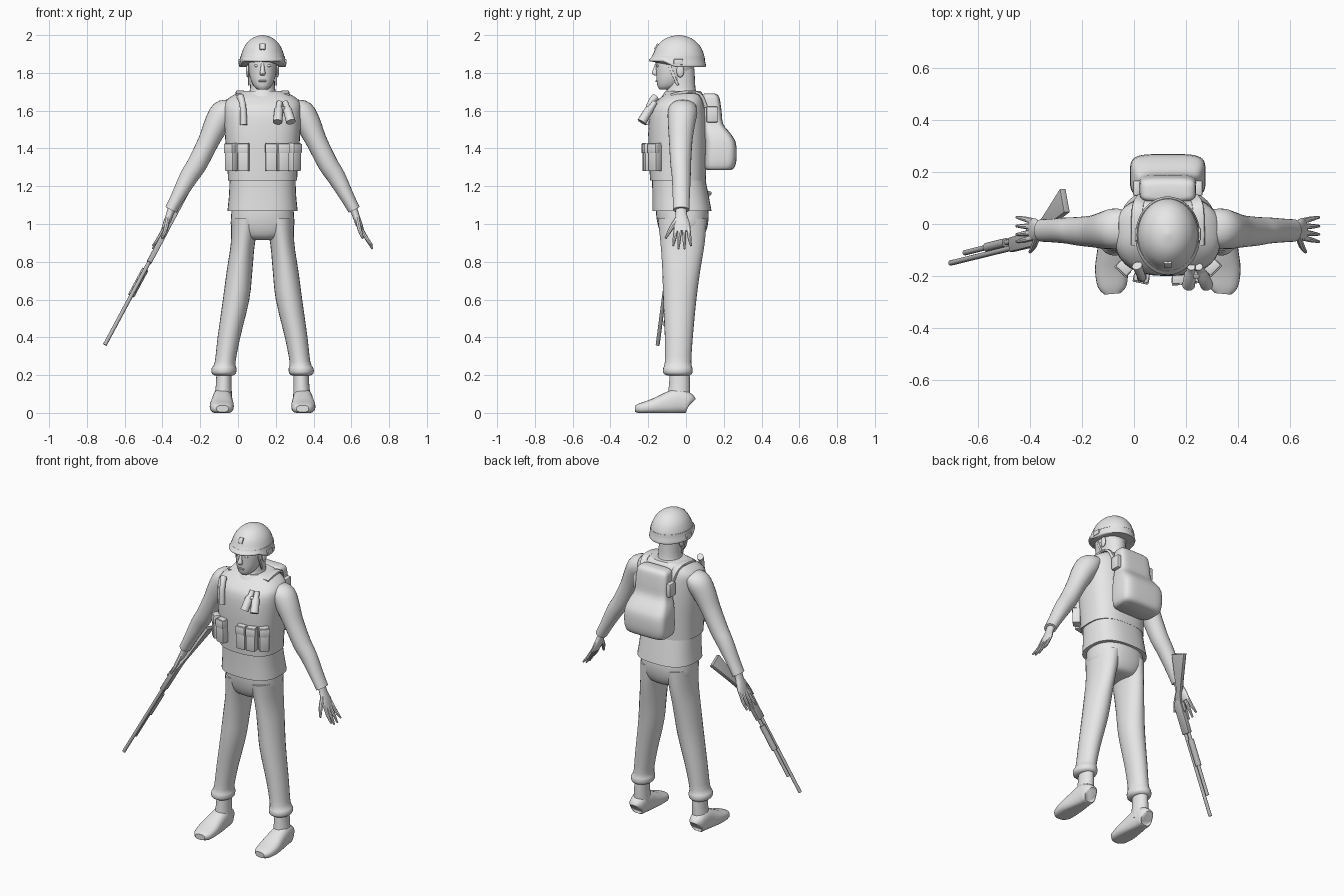
import bpy, bmesh, math
from mathutils import Vector, Matrix

CX = 0.13  # body centre line; the rifle sticks out to the other side


def material(name, v):
    m = bpy.data.materials.new(name)
    m.diffuse_color = (v, v, v, 1)
    return m


CLOTH = material("light_grey", 0.8)
METAL = material("rifle_grey", 0.5)


def finish(name, bm, mirror=False, mat=CLOTH, off=CX):
    bmesh.ops.recalc_face_normals(bm, faces=bm.faces)
    me = bpy.data.meshes.new(name)
    bm.to_mesh(me)
    bm.free()
    me.materials.append(mat)
    o = bpy.data.objects.new(name, me)
    bpy.context.collection.objects.link(o)
    o.location.x = off
    if mirror:
        o.modifiers.new("mirror", 'MIRROR').use_mirror_merge = False
    return o


def smooth_path(rows, steps):
    """Catmull-Rom through the section rows."""
    out = []
    for i in range(len(rows) - 1):
        p0, p1, p2, p3 = rows[max(i - 1, 0)], rows[i], rows[i + 1], rows[min(i + 2, len(rows) - 1)]
        for k in range(steps):
            t = k / steps
            out.append([0.5 * (2 * b + (c - a) * t + (2 * a - 5 * b + 4 * c - d) * t * t
                               + (3 * b - a - 3 * c + d) * t ** 3) for a, b, c, d in zip(p0, p1, p2, p3)])
    return out + [list(rows[-1])]


def loft(name, rows, n=24, e=2.0, steps=3, ref=(0, 1, 0), level=False, edit=None, **kw):
    """Skin of superellipse sections (x, y, z, ru, rv) along a path."""
    rows = smooth_path(rows, steps)
    pts = [Vector(r[:3]) for r in rows]
    bm = bmesh.new()
    rings = []
    for i, r in enumerate(rows):
        t = (pts[min(i + 1, len(pts) - 1)] - pts[max(i - 1, 0)]).normalized()
        if level:
            t = Vector((0, 0, 1))
        u = Vector(ref).cross(t).normalized()
        v = t.cross(u)
        ring = []
        for k in range(n):
            c, s = math.cos(2 * math.pi * k / n), math.sin(2 * math.pi * k / n)
            c = math.copysign(abs(c) ** (2 / e), c)
            s = math.copysign(abs(s) ** (2 / e), s)
            ring.append(bm.verts.new(pts[i] + u * c * r[3] + v * s * r[4]))
        rings.append(ring)
    for a, b in zip(rings, rings[1:]):
        for k in range(n):
            bm.faces.new((a[k], a[(k + 1) % n], b[(k + 1) % n], b[k]))
    bm.faces.new(rings[0])
    bm.faces.new(rings[-1])
    if edit:
        for v in bm.verts:
            edit(v.co)
    return finish(name, bm, **kw)


def span(rows):
    """Rows (z, half width, y front, y back) to level sections."""
    return [(0, (f + b) / 2, z, w, (b - f) / 2) for z, w, f, b in rows]


def box(name, loc, size, rot=0, tilt=0, bevel=0.006, **kw):
    bm = bmesh.new()
    bmesh.ops.create_cube(bm, size=1, matrix=Matrix.Translation(loc) @ Matrix.Rotation(rot, 4, 'Z')
                          @ Matrix.Rotation(tilt, 4, 'X') @ Matrix.Diagonal((*size, 1)))
    if bevel:
        bmesh.ops.bevel(bm, geom=bm.edges[:], offset=bevel, segments=2, affect='EDGES', profile=0.5)
    return finish(name, bm, **kw)


def ball(name, loc, size, **kw):
    bm = bmesh.new()
    bmesh.ops.create_uvsphere(bm, u_segments=16, v_segments=10, radius=1,
                              matrix=Matrix.Translation(loc) @ Matrix.Diagonal((*size, 1)))
    return finish(name, bm, **kw)


# Torso: vest, shirt skirt and hips
loft("vest", span([(1.23, .183, -.19, .105), (1.32, .187, -.195, .108), (1.48, .2, -.2, .112), (1.6, .205, -.19, .108),
                   (1.65, .195, -.155, .1), (1.685, .15, -.115, .09), (1.705, .1, -.085, .075)]),
     n=36, e=2.6, level=True)
loft("shirt", span([(1.07, .186, -.178, .135), (1.15, .178, -.178, .12), (1.25, .174, -.18, .1)]),
     n=36, e=2.6, level=True)
loft("hips", span([(.915, .07, -.08, .06), (.93, .12, -.12, .09), (.98, .165, -.145, .112), (1.05, .166, -.158, .12),
                   (1.12, .16, -.158, .11)]), n=32, e=2.4, level=True)
loft("neck", span([(1.62, .085, -.13, .07), (1.68, .077, -.115, .062), (1.72, .066, -.1, .05), (1.82, .064, -.1, .045)]),
     level=True)
loft("collar", span([(1.63, .105, -.15, .08), (1.68, .098, -.125, .078), (1.705, .085, -.108, .068)]), level=True)

# Trouser legs with gathered cuffs, then boots
loft("trouser_leg", [(.088, -.02, 1.03, .078, .13), (.104, -.018, .9, .064, .117), (.122, -.025, .75, .068, .1),
                     (.14, -.033, .6, .07, .088), (.178, -.038, .4, .06, .074), (.198, -.042, .27, .055, .07),
                     (.204, -.043, .235, .066, .078), (.205, -.043, .21, .064, .076), (.205, -.041, .198, .05, .06)],
     level=True, mirror=True)
loft("boot_shaft", [(.204, -.033, .22, .04, .052), (.206, -.035, .14, .042, .056), (.21, -.04, .05, .05, .06)],
     level=True, mirror=True)


def ground(co):
    co.z = max(co.z, 0.0)


loft("boot", [(.213, .022, .045, .03, .04), (.213, .012, .05, .045, .055), (.213, -.04, .062, .052, .066),
              (.214, -.1, .05, .057, .058), (.216, -.175, .034, .064, .04), (.214, -.24, .024, .055, .028),
              (.212, -.268, .022, .032, .018)], e=2.6, ref=(0, 0, 1), edit=ground, mirror=True)

# Sleeves, palms and spread fingers
loft("sleeve", [(.165, -.015, 1.62, .045, .07), (.205, -.018, 1.59, .07, .078), (.242, -.024, 1.53, .067, .072),
                (.285, -.028, 1.44, .056, .062), (.345, -.028, 1.32, .053, .055), (.39, -.025, 1.25, .049, .05),
                (.45, -.025, 1.14, .037, .045), (.485, -.025, 1.075, .033, .043)], mirror=True)
loft("palm", [(.478, -.025, 1.09, .022, .03), (.492, -.025, 1.05, .019, .03), (.51, -.022, 1.0, .018, .043),
              (.527, -.02, .96, .012, .044)], n=16, mirror=True)
for i, (y0, y1, z) in enumerate([(-.053, -.068, .885), (-.032, -.04, .868), (-.01, -.008, .868), (.012, .026, .885)]):
    loft("finger_%d" % (i + 1), [(.52, y0, .98, .009, .011), (.55, (y0 + y1) / 2, .925, .01, .01),
                                 (.582, y1, z, .005, .005)], n=8, mirror=True)
loft("thumb", [(.502, -.045, 1.03, .012, .014), (.513, -.08, .975, .012, .012), (.53, -.108, .925, .006, .006)],
     n=8, mirror=True)

# Head and face
loft("head", span([(1.712, .025, -.14, -.075), (1.728, .045, -.15, -.04), (1.76, .062, -.156, .0),
                   (1.8, .072, -.158, .03), (1.85, .076, -.16, .05), (1.9, .074, -.15, .05)]), level=True, e=2.2)
loft("nose", [(0, -.153, 1.85, .008, .01), (0, -.162, 1.82, .011, .012), (0, -.165, 1.797, .015, .016),
              (0, -.155, 1.785, .009, .008)], n=12, level=True)
box("mouth", (0, -.157, 1.757), (.042, .01, .009), bevel=.003)
ball("eye", (.031, -.148, 1.838), (.014, .008, .007), mirror=True)
box("brow", (.032, -.15, 1.856), (.036, .016, .008), rot=.2, bevel=.003, mirror=True)
ball("ear", (.078, -.03, 1.81), (.01, .02, .034), mirror=True)
box("chin_strap", (.072, -.065, 1.785), (.008, .014, .11), bevel=.002, tilt=.4, mirror=True)


# Helmet with a raised brow and a lower neck guard
def brow_lift(co):
    k = max(0, min(1, (-co.y - .06) / .06)) * max(0, min(1, (1.9 - co.z) / .06))
    co.z += .03 * k


loft("helmet", span([(1.83, .118, -.192, .102), (1.838, .125, -.196, .106), (1.865, .119, -.184, .1),
                     (1.9, .112, -.174, .094), (1.94, .096, -.155, .076), (1.97, .072, -.127, .048),
                     (1.988, .046, -.096, .018), (1.997, .02, -.062, -.016), (2.0, .004, -.044, -.034)]),
     n=36, level=True, edit=brow_lift)
loft("helmet_band", span([(1.872, .12, -.186, .1), (1.89, .117, -.18, .098)]), n=36, steps=1, level=True)
box("helmet_side_clip", (.119, -.04, 1.858), (.016, .05, .03), bevel=.004, mirror=True)
box("helmet_mount", (0, -.156, 1.938), (.03, .012, .035), tilt=-.5, bevel=.003)

# Vest pouches with flaps, wrapped round the front
for i, (x, y, r) in enumerate([(-.165, -.165, -.75), (-.1, -.2, -.2), (.045, -.207, .06), (.108, -.2, .22),
                               (.168, -.163, .8)]):
    box("pouch_%d" % (i + 1), (x, y, 1.355), (.058, .046, .15), rot=r)
    f = Vector((math.sin(r), -math.cos(r), 0)) * .012
    box("pouch_flap_%d" % (i + 1), (x + f.x, y + f.y, 1.4), (.062, .032, .05), rot=r, bevel=.004)

# Torch on one side of the chest, binoculars on the other
loft("torch", [(-.1, -.205, 1.525, .019, .019), (-.102, -.2, 1.6, .017, .017), (-.108, -.185, 1.645, .017, .017),
               (-.118, -.16, 1.675, .02, .02)], n=14)
for i, (xa, xb) in enumerate([(.09, .08), (.12, .15)]):
    loft("binocular_tube_%d" % (i + 1), [(xa, -.165, 1.645, .015, .015), (xa * .7 + xb * .3, -.185, 1.615, .017, .017),
                                         (xa * .6 + xb * .4, -.195, 1.605, .023, .023), (xb, -.235, 1.54, .025, .025)],
         n=16, steps=1)
box("binocular_bridge", (.107, -.195, 1.605), (.05, .02, .03), tilt=.5, bevel=.004)

# Backpack with side pockets and shoulder straps
loft("backpack", span([(1.285, .12, .11, .235), (1.3, .137, .1, .257), (1.35, .145, .1, .268), (1.43, .143, .1, .264),
                       (1.48, .132, .095, .235), (1.53, .114, .09, .197), (1.6, .11, .088, .188),
                       (1.665, .106, .085, .178), (1.685, .095, .09, .165), (1.692, .075, .1, .15)]),
     n=40, e=4.5, level=True)
box("backpack_pocket", (.118, .138, 1.58), (.032, .06, .085), bevel=.008, mirror=True)
loft("shoulder_strap", [(.1, .1, 1.62, .02, .012), (.115, .07, 1.69, .022, .008), (.12, -.01, 1.698, .022, .008),
                        (.12, -.08, 1.683, .022, .008)], n=10, e=4, ref=(0, .3, 1), mirror=True)

# Rifle: s runs from muzzle to butt, t towards its underside
MUZZLE = Vector((-.705, -.15, .36))
AXIS = Vector((.45, .11, .84)).normalized()
DOWN = (Vector((0, 1, 0)) - AXIS * AXIS.y).normalized()
SIDE = AXIS.cross(DOWN)


def on_rifle(s, t):
    return MUZZLE + AXIS * s + DOWN * t


def rifle_tube(name, s0, s1, t, r):
    loft(name, [(*on_rifle(s, t), r, r) for s in (s0, s1)], n=12, steps=1, mat=METAL, off=0)


def rifle_plate(name, outline, width):
    bm = bmesh.new()
    face = bm.faces.new([bm.verts.new(on_rifle(s, t) - SIDE * width / 2) for s, t in outline])
    new = bmesh.ops.extrude_face_region(bm, geom=[face])["geom"]
    bmesh.ops.translate(bm, vec=SIDE * width, verts=[g for g in new if isinstance(g, bmesh.types.BMVert)])
    bmesh.ops.bevel(bm, geom=bm.edges[:], offset=.004, segments=2, affect='EDGES', profile=0.5)
    finish(name, bm, mat=METAL, off=0)


rifle_tube("rifle_barrel", 0, .56, 0, .0105)
rifle_tube("rifle_magazine_tube", .12, .56, .026, .0105)
rifle_tube("rifle_fore_end", .3, .46, .026, .018)
rifle_plate("rifle_receiver", [(.5, -.015), (.68, -.015), (.71, .01), (.69, .045), (.5, .04)], .028)
rifle_plate("rifle_stock", [(.67, -.008), (.71, .005), (.76, .038), (.965, .085), (.94, .18), (.8, .098), (.73, .06),
                            (.67, .042)], .026)
rifle_plate("rifle_trigger_guard", [(.62, .04), (.69, .04), (.68, .062), (.635, .062)], .01)

# Smooth shading with crisp edges
bpy.ops.object.select_all(action='SELECT')
bpy.context.view_layer.objects.active = bpy.context.selected_objects[0]
bpy.ops.object.shade_smooth_by_angle(angle=math.radians(40))
